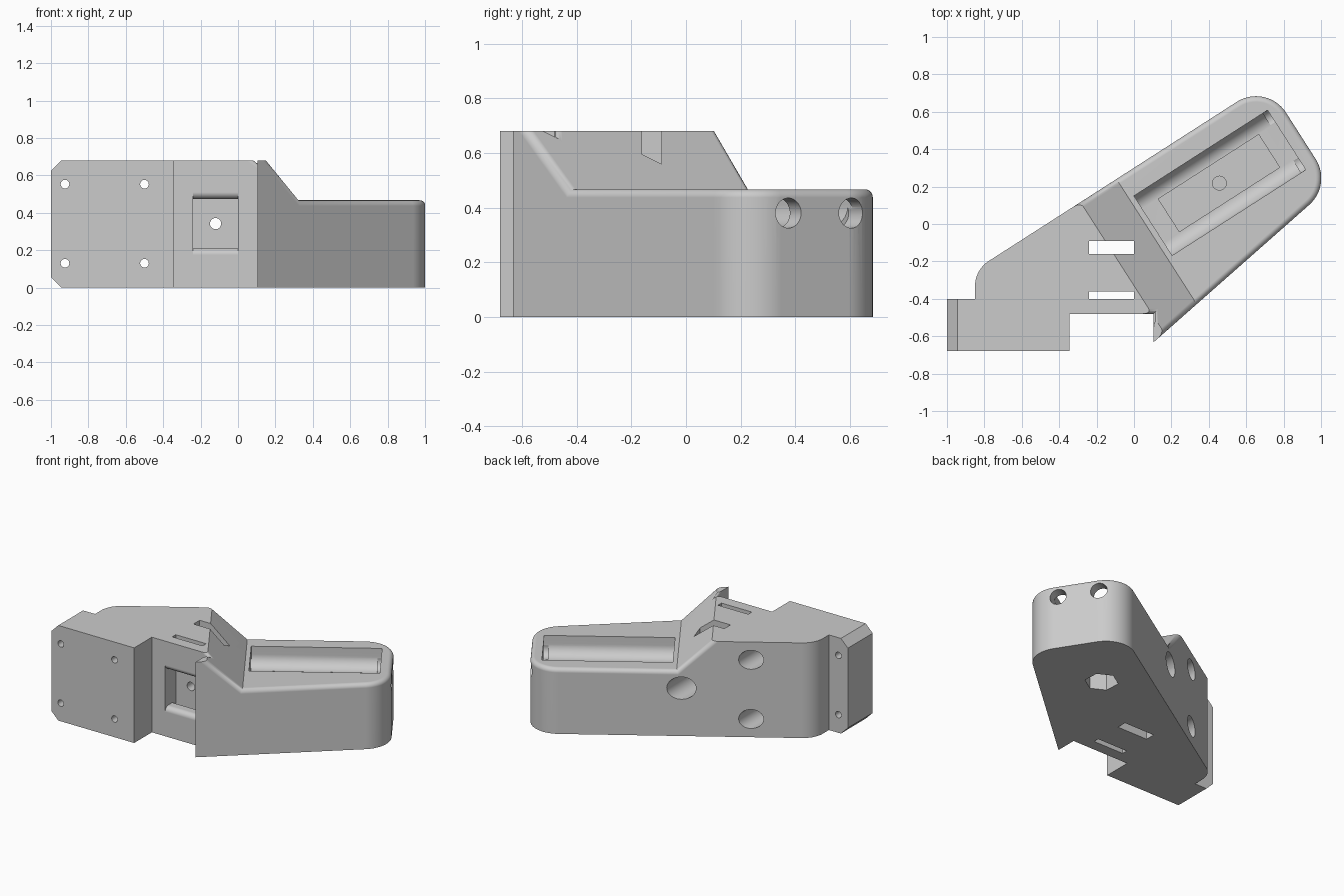
import bpy, bmesh
from math import sin, cos, tan, pi, radians
from mathutils import Vector

cube = bpy.data.objects.get("Cube")
if cube:
    bpy.data.objects.remove(cube, do_unlink=True)

HIGH, LOW = 0.68, 0.467        # heights of the mounting block and the arm
U = Vector((0.842, 0.540, 0))  # along the arm
V = Vector((-0.540, 0.842, 0)) # across the arm
X, Y, Z = Vector((1, 0, 0)), Vector((0, 1, 0)), Vector((0, 0, 1))


def prism(name, points, axes, start, end):
    """Extrude a 2D outline lying in axes[0], axes[1] along axes[2]."""
    a, b, c = axes
    bm = bmesh.new()
    rings = [[bm.verts.new(a * p[0] + b * p[1] + c * d) for p in points] for d in (start, end)]
    n = len(points)
    for ring in rings:
        bm.faces.new(ring)
    for i in range(n):
        j = (i + 1) % n
        bm.faces.new((rings[0][i], rings[0][j], rings[1][j], rings[1][i]))
    bmesh.ops.recalc_face_normals(bm, faces=bm.faces[:])
    mesh = bpy.data.meshes.new(name)
    bm.to_mesh(mesh)
    bm.free()
    obj = bpy.data.objects.new(name, mesh)
    bpy.context.collection.objects.link(obj)
    return obj


def rounded(corners, segments=14):
    """Outline from (x, y, radius) corners."""
    out = []
    n = len(corners)
    for i, (x, y, r) in enumerate(corners):
        p = Vector((x, y))
        if not r:
            out.append(p)
            continue
        d0 = (Vector(corners[i - 1][:2]) - p).normalized()
        d1 = (Vector(corners[(i + 1) % n][:2]) - p).normalized()
        half = d0.angle(d1) / 2
        centre = p + (d0 + d1).normalized() * (r / sin(half))
        t0 = p + d0 * (r / tan(half)) - centre
        t1 = p + d1 * (r / tan(half)) - centre
        sweep = pi - 2 * half
        for k in range(segments + 1):
            t = k / segments
            out.append(centre + (t0 * sin((1 - t) * sweep) + t1 * sin(t * sweep)) / sin(sweep))
    return out


def circle(x, y, r, n=32):
    return [(x + r * cos(2 * pi * k / n), y + r * sin(2 * pi * k / n)) for k in range(n)]


def rect(x0, x1, y0, y1):
    return [(x0, y0), (x1, y0), (x1, y1), (x0, y1)]


def cut(target, cutter):
    cutter.hide_render = True
    mod = target.modifiers.new("cut", 'BOOLEAN')
    mod.operation = 'DIFFERENCE'
    mod.solver = 'EXACT'
    mod.object = cutter
    bpy.context.view_layer.objects.active = target
    bpy.ops.object.modifier_apply(modifier=mod.name)
    bpy.data.objects.remove(cutter, do_unlink=True)


# Body: plan outline extruded upward
outline = rounded([
    (-1, -0.68, 0), (-0.345, -0.68, 0), (-0.345, -0.48, 0), (0.105, -0.48, 0),
    (0.105, -0.632, 0), (1.059, 0.21, 0.19), (0.71, 0.756, 0.19),
    (-0.85, -0.245, 0.16), (-0.85, -0.4, 0), (-1, -0.4, 0)])
body = prism("angled_mount_body", outline, (X, Y, Z), 0, HIGH)

# Lower the arm behind a sloped shoulder
slope = (HIGH - LOW) / 0.229
cut(body, prism("shoulder_cutter",
                [(-0.178 - 0.1 / slope, HIGH + 0.1), (0.051, LOW), (2, LOW), (2, HIGH + 0.1)],
                (U, Z, V), -2, 2))

# Round the upper rim of the arm and shoulder
bm = bmesh.new()
bm.from_mesh(body.data)
bm.normal_update()
rim = []
for e in bm.edges:
    if len(e.link_faces) == 2:
        side, top = sorted(e.link_faces, key=lambda f: f.normal.z)
        if abs(side.normal.z) < 0.1 and top.normal.z > 0.5 and top.calc_center_median().z < HIGH - 0.02:
            rim.append(e)
bmesh.ops.bevel(bm, geom=rim, offset=0.03, segments=5, profile=0.5, affect='EDGES')
bm.to_mesh(body.data)
bm.free()

# Chamfered outer corners of the mounting plate
for edge, s in ((0, 1), (HIGH, -1)):
    cut(body, prism("chamfer_cutter",
                    [(-1.02, edge - 0.02 * s), (-0.925, edge - 0.02 * s), (-1.02, edge + 0.075 * s)],
                    (X, Z, Y), -1, 0))

# Screw holes, with counterbores behind the inner pair
for z in (0.13, 0.553):
    for x in (-0.925, -0.5):
        cut(body, prism("screw_cutter", circle(x, z, 0.023), (X, Z, Y), -1, -0.3))
    cut(body, prism("counterbore_cutter", circle(-0.5, z, 0.068), (X, Z, Y), -0.4, 0.5))

# Front window with rounded upper and lower lips
lip, z0, z1, face = 0.035, 0.21, 0.475, -0.48
arc = [radians(15 * k) for k in range(7)]
low = [(face + lip - lip * sin(t), z0 - lip + lip * cos(t)) for t in arc]
high = [(y, z0 + z1 - z) for y, z in reversed(low)]
window = ([(-0.36, z0)] + low + [(face - 0.05, z0 - lip), (face - 0.05, z1 + lip)]
          + high + [(-0.36, z1)])
cut(body, prism("window_cutter", window, (Y, Z, X), -0.24, 0))
cut(body, prism("centre_screw_cutter", circle(-0.12, 0.342, 0.03), (X, Z, Y), -0.4, -0.2))
cut(body, prism("centre_counterbore_cutter", circle(-0.12, 0.342, 0.08), (X, Z, Y), -0.25, 0.5))

# Strap slots running vertically through the block
for y0, y1 in ((-0.4, -0.36), (-0.16, -0.09)):
    cut(body, prism("slot_cutter", rect(-0.24, 0, y0, y1), (X, Y, Z), -0.1, 0.8))

# Arm tray with coved long sides, a sunken panel and a blind hole
mid, floor = -0.0625, 0.33
tray = rounded([(mid - 0.189, 0.6, 0), (mid - 0.189, floor, 0.08),
                (mid + 0.189, floor, 0.08), (mid + 0.189, 0.6, 0)], 8)
cut(body, prism("tray_cutter", tray, (V, Z, U), 0.081, 0.929))
cut(body, prism("panel_cutter", rect(0.182, 0.819, mid - 0.103, mid + 0.105), (U, V, Z), 0.28, 0.4))
cut(body, prism("blind_hole_cutter", circle(0.502, mid, 0.037), (U, V, Z), 0.14, 0.35))

# Hexagonal nut recess underneath
cut(body, prism("nut_cutter", circle(0.502, mid, 0.11, 6), (U, V, Z), -0.1, 0.12))

# Two holes through the rounded end into the tray
for s in (-1, 1):
    cut(body, prism("end_hole_cutter", circle(mid + 0.137 * s, 0.38, 0.055), (V, Z, U), 0.9, 1.2))

# Single grey finish
grey = bpy.data.materials.new("plain_grey")
grey.use_nodes = True
colour = (0.6, 0.6, 0.6, 1)
grey.diffuse_color = colour
grey.node_tree.nodes["Principled BSDF"].inputs["Base Color"].default_value = colour
body.data.materials.clear()
body.data.materials.append(grey)
for poly in body.data.polygons:
    poly.material_index = 0

# Smooth curves, sharp edges
bpy.ops.object.select_all(action='DESELECT')
body.select_set(True)
bpy.context.view_layer.objects.active = body
bpy.ops.object.shade_smooth_by_angle(angle=radians(30))
weighted = body.modifiers.new("weighted_normals", 'WEIGHTED_NORMAL')
weighted.keep_sharp = True
